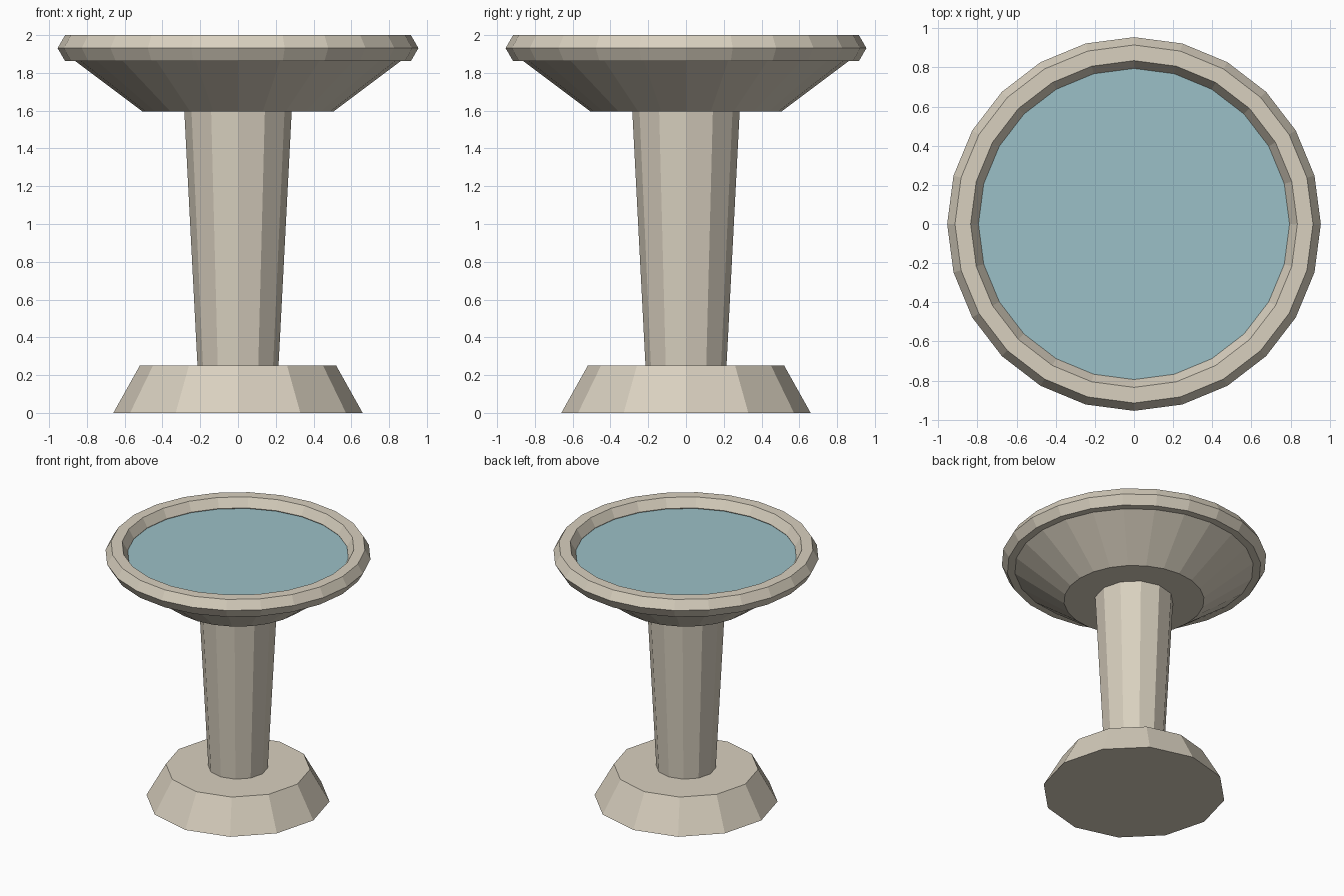
import bpy

if "Cube" in bpy.data.objects:
    bpy.data.objects.remove(bpy.data.objects["Cube"])


def material(name, color):
    mat = bpy.data.materials.new(name)
    mat.diffuse_color = color
    mat.use_nodes = True
    mat.node_tree.nodes["Principled BSDF"].inputs["Base Color"].default_value = mat.diffuse_color
    return mat


stone = material("stone", (0.69, 0.63, 0.52, 1))
water_blue = material("water_blue", (0.33, 0.53, 0.57, 1))


def frustum(name, sides, r_bottom, r_top, z_bottom, z_top, mat):
    bpy.ops.mesh.primitive_cone_add(
        vertices=sides, radius1=r_bottom, radius2=r_top,
        depth=z_top - z_bottom, location=(0, 0, (z_bottom + z_top) / 2))
    obj = bpy.context.object
    obj.name = name
    obj.data.materials.append(mat)
    return obj


# Foot, tapered column and flared bowl
frustum("foot", 12, 0.66, 0.52, 0.0, 0.25, stone)
frustum("column", 12, 0.214, 0.285, 0.24, 1.61, stone)
frustum("bowl", 24, 0.505, 0.885, 1.595, 1.88, stone)

# Water filling the basin, just below the rim's inner edge
frustum("water", 24, 0.81, 0.81, 1.87, 1.925, water_blue)

# Six-sided ring for the rim
bpy.ops.mesh.primitive_torus_add(
    major_segments=24, minor_segments=6, major_radius=0.875,
    minor_radius=0.08, location=(0, 0, 1.931))
rim = bpy.context.object
rim.name = "rim"
rim.data.materials.append(stone)
for poly in rim.data.polygons:
    poly.use_smooth = False
